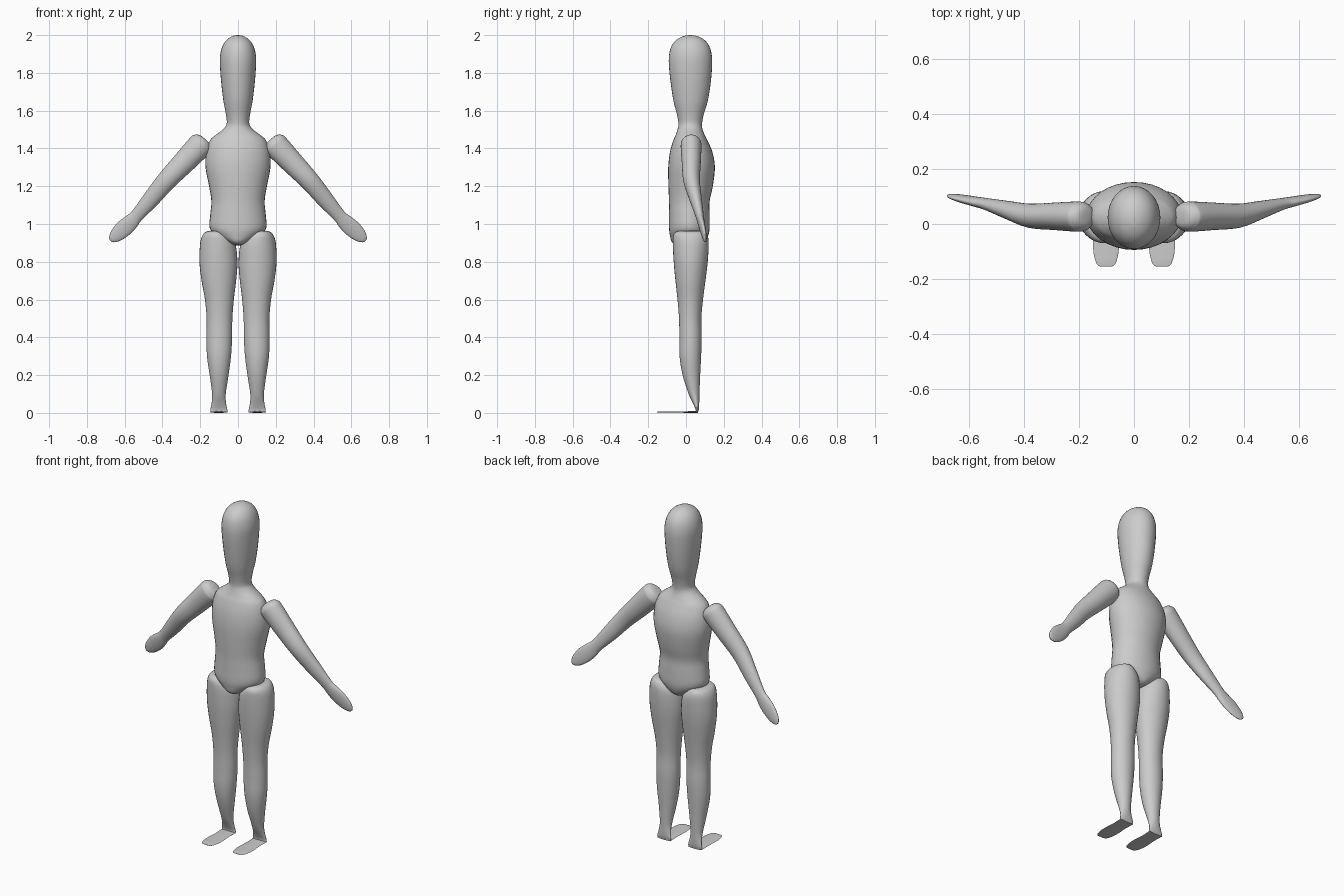
import bpy, bmesh, math
from mathutils import Vector

grey = bpy.data.materials.new("light_grey")
grey.diffuse_color = (0.6, 0.6, 0.6, 1)
X, Y, Z = Vector((1, 0, 0)), Vector((0, 1, 0)), Vector((0, 0, 1))


def catmull(p0, p1, p2, p3, t):
    """Smooth value between p1 and p2."""
    return 0.5 * (2 * p1 + (p2 - p0) * t + (2 * p0 - 5 * p1 + 4 * p2 - p3) * t * t
                  + (3 * p1 - p0 - 3 * p2 + p3) * t ** 3)


def loft(name, stations, u, v, mirror=False, steps=4, sides=32):
    """Skin smooth elliptical rings; a station is (x, y, z, radius_u, radius_v)."""
    n = len(stations)
    rings = []
    for i in range(n - 1):
        ctrl = [stations[min(max(i + k, 0), n - 1)] for k in (-1, 0, 1, 2)]
        for s in range(steps):
            rings.append([catmull(*c, s / steps) for c in zip(*ctrl)])
    rings.append(list(stations[-1]))
    bm = bmesh.new()
    loops = []
    for x, y, z, ru, rv in rings:
        ru, rv = max(ru, 0.001), max(rv, 0.001)
        loops.append([bm.verts.new(Vector((x, y, z))
                                   + u * ru * math.cos(math.tau * k / sides)
                                   + v * rv * math.sin(math.tau * k / sides))
                      for k in range(sides)])
    for a, b in zip(loops, loops[1:]):
        for k in range(sides):
            j = (k + 1) % sides
            bm.faces.new((a[k], a[j], b[j], b[k]))
    bm.faces.new(loops[0][::-1])
    bm.faces.new(loops[-1])
    bmesh.ops.recalc_face_normals(bm, faces=bm.faces)
    mesh = bpy.data.meshes.new(name)
    bm.to_mesh(mesh)
    bm.free()
    mesh.materials.append(grey)
    ob = bpy.data.objects.new(name, mesh)
    bpy.context.collection.objects.link(ob)
    if mirror:
        ob.modifiers.new("mirror", 'MIRROR').use_mirror_merge = False
    for p in mesh.polygons:
        p.use_smooth = True
    bpy.ops.object.select_all(action='DESELECT')
    ob.select_set(True)
    bpy.context.view_layer.objects.active = ob
    bpy.ops.object.shade_smooth_by_angle(angle=math.radians(60))
    return ob


# Head, neck and torso: height, half width, back and front limits in y
profile = [
    (2.0, 0.0, 0.023, 0.023), (1.995, 0.028, -0.012, 0.058), (1.975, 0.06, -0.05, 0.097),
    (1.94, 0.083, -0.078, 0.124), (1.89, 0.095, -0.09, 0.137), (1.83, 0.095, -0.09, 0.138),
    (1.74, 0.088, -0.08, 0.13), (1.65, 0.077, -0.066, 0.115), (1.58, 0.064, -0.048, 0.094),
    (1.53, 0.06, -0.04, 0.085), (1.5, 0.08, -0.045, 0.088), (1.47, 0.12, -0.055, 0.1),
    (1.44, 0.15, -0.068, 0.115), (1.38, 0.169, -0.085, 0.14), (1.3, 0.172, -0.094, 0.153),
    (1.2, 0.153, -0.093, 0.142), (1.12, 0.141, -0.09, 0.125), (1.05, 0.147, -0.09, 0.125),
    (0.98, 0.15, -0.09, 0.125), (0.94, 0.118, -0.085, 0.118), (0.905, 0.06, -0.075, 0.1),
    (0.89, 0.025, -0.045, 0.07), (0.886, 0.0, 0.015, 0.015),
]
loft("head_and_torso",
     [(0, (a + b) / 2, z, w, (b - a) / 2) for z, w, a, b in profile], X, Y)

# Legs: height, inner and outer x, front and back y
leg = [
    (0.965, 0.11, 0.12, 0.02, 0.03), (0.962, 0.075, 0.16, -0.04, 0.09),
    (0.945, 0.05, 0.185, -0.065, 0.112), (0.9, 0.015, 0.2, -0.07, 0.12),
    (0.8, 0.003, 0.204, -0.065, 0.115), (0.7, 0.01, 0.193, -0.056, 0.103),
    (0.6, 0.022, 0.175, -0.045, 0.09), (0.5, 0.03, 0.166, -0.037, 0.081),
    (0.4, 0.031, 0.167, -0.035, 0.083), (0.3, 0.037, 0.164, -0.034, 0.08),
    (0.2, 0.05, 0.15, -0.018, 0.075), (0.1, 0.065, 0.137, 0.014, 0.071),
    (0.05, 0.063, 0.14, 0.037, 0.07), (0.02, 0.057, 0.146, 0.05, 0.068),
    (0.003, 0.056, 0.147, 0.052, 0.064),
]
loft("leg", [((a + b) / 2, (c + d) / 2, z, (b - a) / 2, (d - c) / 2)
             for z, a, b, c, d in leg], X, Y, mirror=True)

# Thin flat feet: y, half width, half thickness
foot = [(0.064, 0.044, 0.004), (0.04, 0.045, 0.0045), (0.0, 0.043, 0.004),
        (-0.06, 0.047, 0.003), (-0.1, 0.046, 0.003), (-0.13, 0.04, 0.003),
        (-0.148, 0.032, 0.002), (-0.155, 0.022, 0.001)]
loft("foot", [(0.102, y, 0.0045, w, h) for y, w, h in foot], X, Z, mirror=True)

# Arms with flattened hands
arm = [(0.172, 0.027, 1.448, 0.02, 0.018), (0.176, 0.027, 1.444, 0.042, 0.036),
       (0.188, 0.027, 1.431, 0.06, 0.05), (0.206, 0.027, 1.411, 0.066, 0.055),
       (0.29, 0.028, 1.322, 0.06, 0.05), (0.38, 0.03, 1.228, 0.052, 0.044),
       (0.46, 0.051, 1.132, 0.045, 0.033), (0.535, 0.072, 1.045, 0.035, 0.022),
       (0.565, 0.079, 1.013, 0.041, 0.019), (0.605, 0.088, 0.976, 0.045, 0.016),
       (0.645, 0.097, 0.938, 0.036, 0.012), (0.667, 0.102, 0.917, 0.02, 0.008),
       (0.674, 0.104, 0.91, 0.006, 0.003)]
loft("arm", arm, Vector((0.74, 0, 0.67)), Y, mirror=True)
